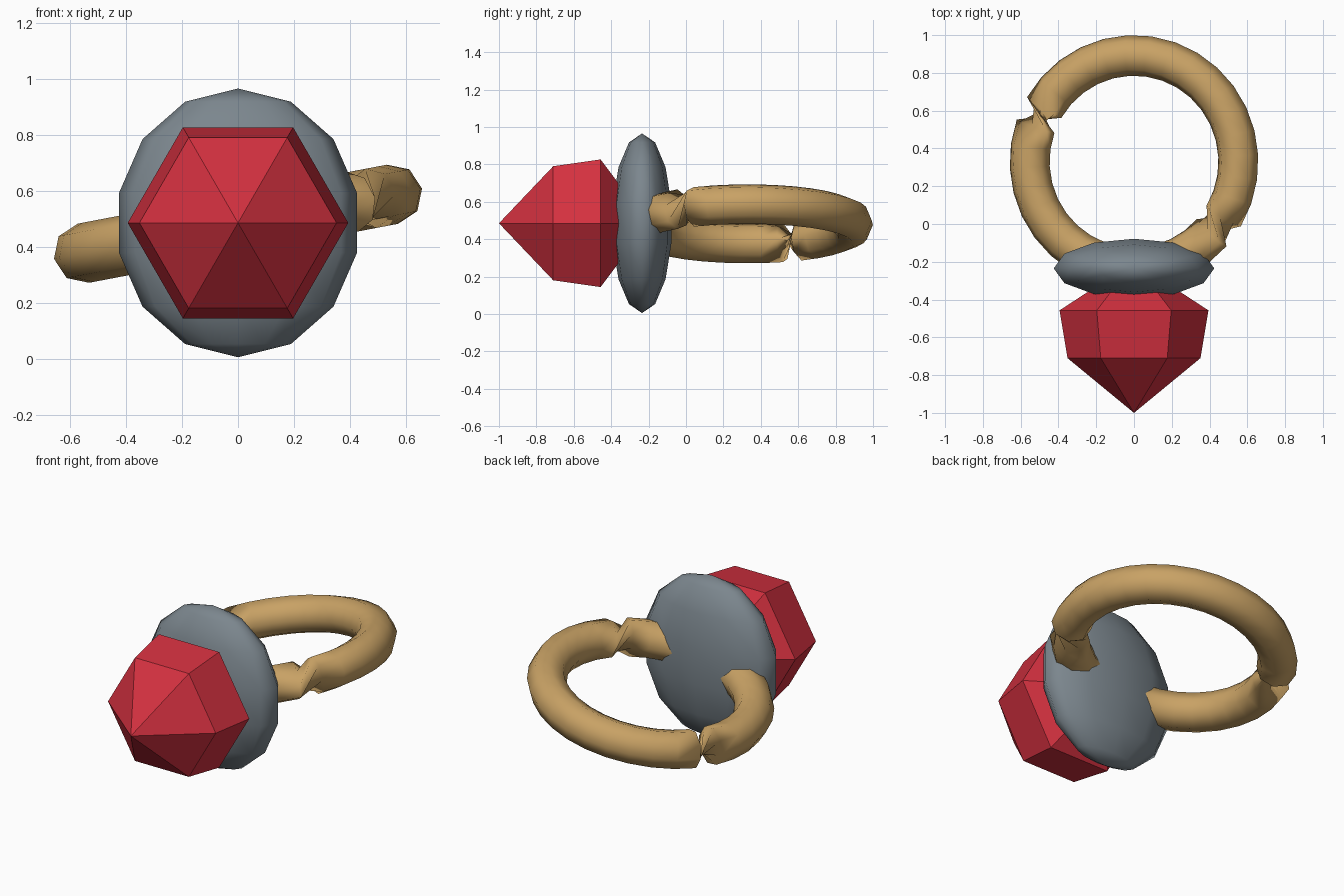
import bpy, bmesh, math
from mathutils import Matrix, Vector

if "Cube" in bpy.data.objects:
    bpy.data.objects.remove(bpy.data.objects["Cube"])


def material(name, rgb):
    m = bpy.data.materials.new(name)
    m.diffuse_color = (*rgb, 1)
    m.use_nodes = True
    m.node_tree.nodes["Principled BSDF"].inputs["Base Color"].default_value = m.diffuse_color
    return m


gold = material("gold", (0.58, 0.36, 0.13))
red = material("ruby red", (0.65, 0.03, 0.05))
grey = material("slate grey", (0.20, 0.24, 0.27))


def finish(bm, name, mat, smooth):
    bmesh.ops.recalc_face_normals(bm, faces=bm.faces) if not smooth else None
    for f in bm.faces:
        f.smooth = smooth
    me = bpy.data.meshes.new(name)
    bm.to_mesh(me)
    bm.free()
    me.materials.append(mat)
    ob = bpy.data.objects.new(name, me)
    bpy.context.collection.objects.link(ob)
    return ob


# Band: octagonal tube swept round a tilted circle, twisted shut in two places
SEGS, SIDES, R, r = 32, 8, 0.5625, 0.1075
TWIST = {0: 4, 15: 3}          # segment -> how many sides the tube turns
tilt = Matrix.Translation((0, 0.33, 0.482)) @ Matrix.Rotation(-math.radians(10.8), 4, 'Y')
bm = bmesh.new()
rings = []
for i in range(SEGS):
    a = math.radians(149.3) + 2 * math.pi * i / SEGS
    ring = []
    for j in range(SIDES):
        b = 2 * math.pi * j / SIDES
        d = R + r * math.cos(b)
        ring.append(bm.verts.new(tilt @ Vector((d * math.cos(a), d * math.sin(a), r * math.sin(b)))))
    rings.append(ring)
for i in range(SEGS):
    p, q, s = rings[i], rings[(i + 1) % SEGS], TWIST.get(i, 0)
    for j in range(SIDES):
        k = j + 1
        bm.faces.new((p[j], q[(j + s) % SIDES], q[(k + s) % SIDES], p[k % SIDES]))
finish(bm, "band", gold, True)

# Setting: flattened ball behind the stone
bm = bmesh.new()
bmesh.ops.create_uvsphere(bm, u_segments=12, v_segments=7, radius=1)
bm.transform(Matrix.Translation((0, -0.235, 0.485)) @ Matrix.Diagonal((0.436, 0.161, 0.48, 1)))
finish(bm, "setting", grey, True)

# Stone: six-sided cut gem from front tip to hidden back point
bm = bmesh.new()
tip = bm.verts.new((0, -1, 0.485))
back = bm.verts.new((0, -0.2, 0.485))


def hexagon(y, rad):
    return [bm.verts.new((rad * math.cos(t * math.pi / 3), y, 0.485 + rad * math.sin(t * math.pi / 3)))
            for t in range(6)]


table, girdle = hexagon(-0.71, 0.352), hexagon(-0.457, 0.394)
for i in range(6):
    k = (i + 1) % 6
    bm.faces.new((tip, table[i], table[k]))
    bm.faces.new((table[i], girdle[i], girdle[k], table[k]))
    bm.faces.new((girdle[i], back, girdle[k]))
finish(bm, "stone", red, False)
